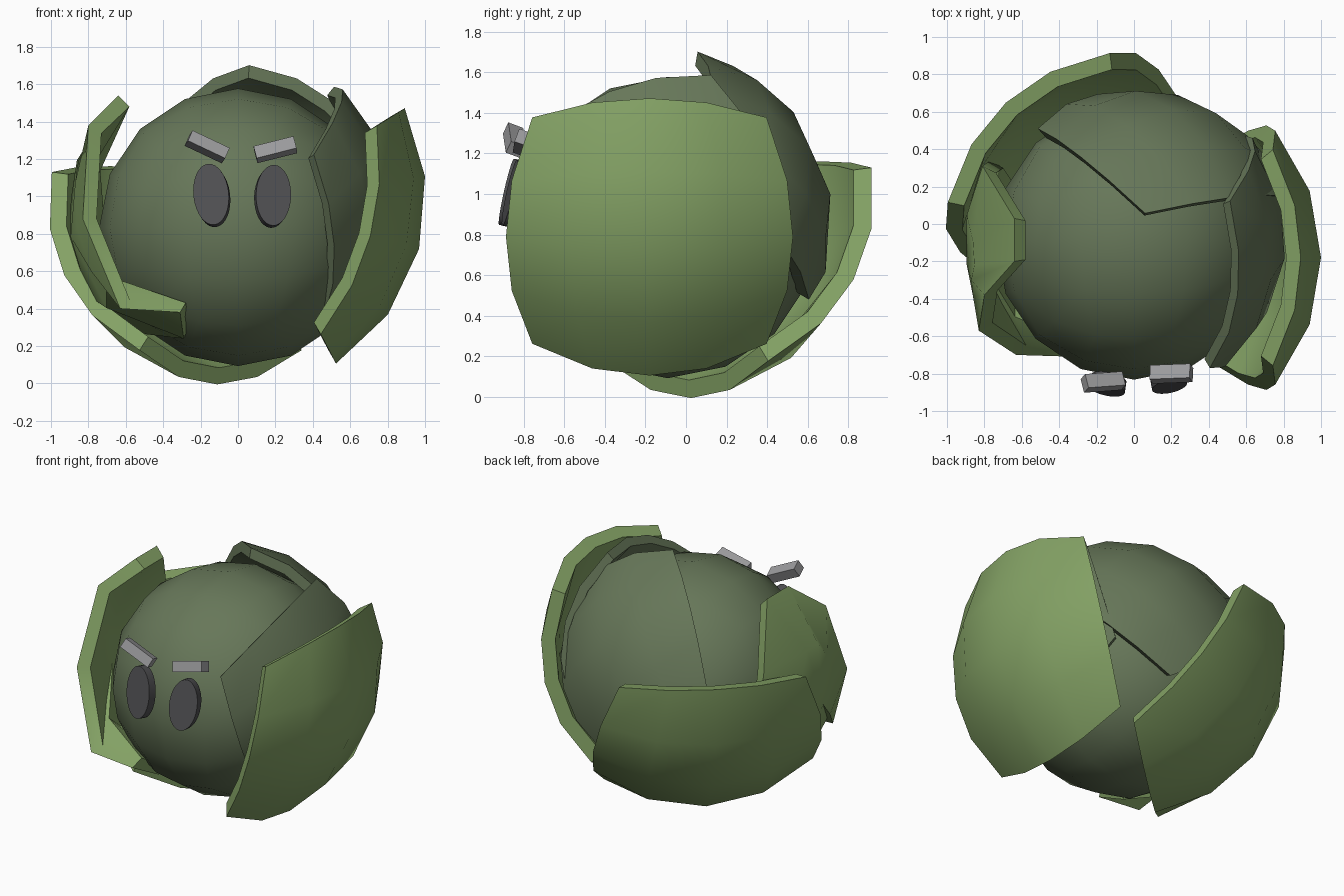
import bpy, bmesh, math
from mathutils import Vector, Matrix

if "Cube" in bpy.data.objects:
    bpy.data.objects.remove(bpy.data.objects["Cube"])

def mat(name, c):
    m = bpy.data.materials.new(name)
    m.diffuse_color = (*c, 1)
    m.use_nodes = True
    m.node_tree.nodes["Principled BSDF"].inputs["Base Color"].default_value = m.diffuse_color
    return m

GREEN = mat("leaf_green", (0.23, 0.36, 0.13))
MOSS = mat("moss_green", (0.135, 0.185, 0.10))
DARK = mat("eye_dark", (0.08, 0.08, 0.085))
GREY = mat("brow_grey", (0.33, 0.33, 0.34))

def finish(name, bm, material, centre, thick=0, angle=40):
    bmesh.ops.remove_doubles(bm, verts=bm.verts, dist=1e-4)
    bm.normal_update()
    for f in bm.faces:
        if f.normal.dot(f.calc_center_median() - Vector(centre)) < 0:
            f.normal_flip()
    if thick:  # inner skin shrunk towards the centre, joined by a rim
        outer = list(bm.faces)
        border = [e for e in bm.edges if e.is_boundary]
        inner = {v: bm.verts.new(v.co - (v.co - Vector(centre)).normalized() * thick)
                 for v in list(bm.verts)}
        for e in border:
            loop = e.link_loops[0]
            a, b = loop.vert, loop.link_loop_next.vert
            bm.faces.new((b, a, inner[a], inner[b]))
        for f in outer:
            bm.faces.new([inner[v] for v in reversed(f.verts)])
    me = bpy.data.meshes.new(name)
    bm.to_mesh(me)
    bm.free()
    ob = bpy.data.objects.new(name, me)
    bpy.context.collection.objects.link(ob)
    me.materials.append(material)
    bpy.ops.object.select_all(action='DESELECT')
    ob.select_set(True)
    bpy.context.view_layer.objects.active = ob
    bpy.ops.object.shade_smooth_by_angle(angle=math.radians(angle))
    return ob

def add_patch(bm, centre, n, r, roll=0, flat=1.0, seg=4):
    """One face of a cube blown up to a sphere, facing direction n."""
    n, c = Vector(n).normalized(), Vector(centre)
    ref = Vector((0, 0, 1)) if abs(n.z) < 0.99 else Vector((0, 1, 0))
    up = (ref - n * ref.dot(n)).normalized()
    up = Matrix.Rotation(math.radians(roll), 3, n) @ up
    side = up.cross(n)
    k = 3 ** -0.5
    t = [math.tan(math.pi / 2 * (i / seg - 0.5)) for i in range(seg + 1)]
    rows = []
    for b in t:
        row = []
        for a in t:
            q = Vector((a, b, 1)).normalized()
            h = k + (q.z - k) * flat
            row.append(bm.verts.new(c + (side * q.x + up * q.y + n * h) * r))
        rows.append(row)
    for j in range(seg):
        for i in range(seg):
            bm.faces.new((rows[j][i], rows[j][i+1], rows[j+1][i+1], rows[j+1][i]))

def plate(name, material, centre, n, r, thick, roll=0, flat=0.92):
    bm = bmesh.new()
    add_patch(bm, centre, n, r, roll, flat)
    return finish(name, bm, material, centre, thick)

# round body
bm = bmesh.new()
C = (0, -0.09, 0.835)
for ax in range(3):
    for s in (-1, 1):
        d = [0, 0, 0]
        d[ax] = s
        add_patch(bm, C, d, 0.742)
finish("body", bm, MOSS, C)

# inner moss coloured plates
plate("inner_back_plate", MOSS, (0.02, -0.085, 0.89), (0.24, 0.87, 0.42), 0.825, 0.07, 45)
plate("inner_right_plate", MOSS, (0.0, -0.085, 0.955), (0.99, -0.12, 0), 0.84, 0.06, 22)

# outer green plates
plate("outer_right_plate", GREEN, (0.035, -0.18, 0.97), (0.966, 0, -0.26), 1.0, 0.09)
plate("outer_back_plate", GREEN, (-0.005, -0.09, 1.0), (-0.548, 0.595, -0.588), 1.02, 0.09, 0, 0.97)

# outer left plate: uneven rim filled with a domed fan
rim = [(-.64, -.20, 1.54), (-.64, .03, 1.54), (-.81, .31, 1.18), (-.77, .34, .65),
       (-.55, .0, .27), (-.29, -.45, .24), (-.31, -.71, .38), (-.63, -.70, .40),
       (-.83, -.57, .88), (-.80, -.38, 1.38)]
c = Vector((0, -0.1, 0.9))
rim = [Vector(p) - c for p in rim]
top = Vector((-0.93, -0.12, -0.12)).normalized()
bm = bmesh.new()
hub = bm.verts.new(c + top * 0.91)
rings = []
for f in (0.5, 1.0):
    rings.append([])
    for p in rim:
        q = top.slerp(p.normalized(), f)
        rings[-1].append(bm.verts.new(c + q * (0.91 if f < 1 else p.length)))
for i in range(len(rim)):
    j = (i + 1) % len(rim)
    bm.faces.new((hub, rings[0][i], rings[0][j]))
    bm.faces.new((rings[0][i], rings[1][i], rings[1][j], rings[0][j]))
finish("outer_left_plate", bm, GREEN, c, 0.085)

# eyes (flat oval discs) and eyebrows (bars)
def feature(name, material, loc, size, yaw, tilt, pitch, disc):
    bm = bmesh.new()
    if disc:
        bmesh.ops.create_cone(bm, cap_ends=True, segments=32, radius1=1, radius2=1, depth=2,
                              matrix=Matrix.Rotation(math.pi / 2, 4, 'X'))
    else:
        bmesh.ops.create_cube(bm, size=2)
    m = (Matrix.Translation(loc) @ Matrix.Rotation(math.radians(yaw), 4, 'Z')
         @ Matrix.Rotation(math.radians(pitch), 4, 'X')
         @ Matrix.Rotation(math.radians(tilt), 4, 'Y') @ Matrix.Diagonal((*size, 1)))
    bmesh.ops.transform(bm, matrix=m, verts=bm.verts)
    finish(name, bm, material, loc)

feature("left_eye", DARK, (-0.14, -0.855, 1.005), (0.095, 0.03, 0.168), -8, -8, -12, True)
feature("right_eye", DARK, (0.185, -0.84, 1.00), (0.095, 0.03, 0.166), 10, 4, -12, True)
feature("left_brow", GREY, (-0.165, -0.845, 1.265), (0.11, 0.04, 0.033), 14, 27, -20, False)
feature("right_brow", GREY, (0.20, -0.80, 1.25), (0.11, 0.04, 0.035), -3, -15, -20, False)
